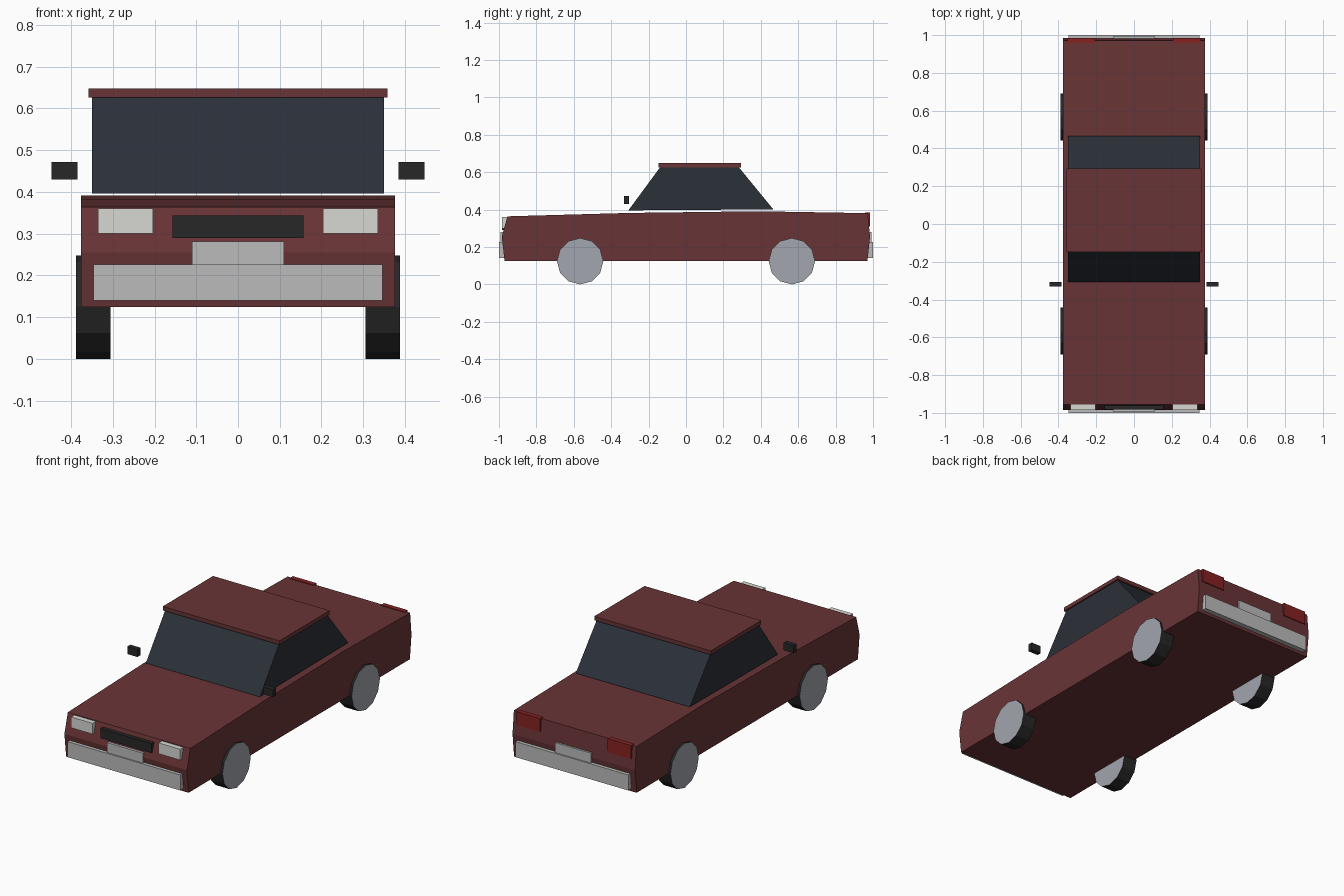
import bpy
import bmesh
import math
from mathutils import Matrix

if "Cube" in bpy.data.objects:
    bpy.data.objects.remove(bpy.data.objects["Cube"])


def material(name, r, g, b):
    m = bpy.data.materials.new(name)
    m.diffuse_color = (r, g, b, 1)
    m.use_nodes = True
    m.node_tree.nodes["Principled BSDF"].inputs["Base Color"].default_value = m.diffuse_color
    return m


PAINT = material("maroon_paint", 0.14, 0.034, 0.037)
GLASS = material("dark_glass", 0.024, 0.029, 0.04)
RUBBER = material("black_rubber", 0.02, 0.02, 0.021)
HUB = material("hub_grey", 0.36, 0.38, 0.42)
CHROME = material("bumper_grey", 0.5, 0.5, 0.5)
LAMP = material("lamp_white", 0.68, 0.69, 0.65)
RED = material("tail_red", 0.24, 0.016, 0.016)


def finish(name, bm, *mats):
    bmesh.ops.recalc_face_normals(bm, faces=bm.faces)
    me = bpy.data.meshes.new(name)
    bm.to_mesh(me)
    bm.free()
    for m in mats:
        me.materials.append(m)
    ob = bpy.data.objects.new(name, me)
    bpy.context.collection.objects.link(ob)
    return ob


def extrude_profile(name, profile, half_width, mat):
    """Side profile of (y, z) points, extruded across x."""
    bm = bmesh.new()
    face = bm.faces.new([bm.verts.new((-half_width, y, z)) for y, z in profile])
    geom = bmesh.ops.extrude_face_region(bm, geom=[face], use_keep_orig=True)["geom"]
    verts = [g for g in geom if isinstance(g, bmesh.types.BMVert)]
    bmesh.ops.translate(bm, verts=verts, vec=(2 * half_width, 0, 0))
    return finish(name, bm, mat)


def box(name, x, y, z, mat):
    """Box from (min, max) ranges."""
    bm = bmesh.new()
    bmesh.ops.create_cube(bm, size=1)
    for v in bm.verts:
        v.co = [r[0] if c < 0 else r[1] for c, r in zip(v.co, (x, y, z))]
    return finish(name, bm, mat)


def box_pair(name, x, y, z, mat):
    box("right_" + name, x, y, z, mat)
    box("left_" + name, (-x[1], -x[0]), y, z, mat)


def wheel(name, x, y):
    r = 0.124
    bm = bmesh.new()
    bmesh.ops.create_cone(bm, cap_ends=True, segments=12, radius1=r, radius2=r, depth=0.083,
                          matrix=Matrix.Translation((x, y, r)) @ Matrix.Rotation(math.pi / 2, 4, 'Y'))
    for f in bm.faces:
        f.material_index = 1 if len(f.verts) > 4 else 0
    finish(name, bm, RUBBER, HUB)


# Lower body and cabin
extrude_profile("body", [(-0.97, 0.124), (-0.985, 0.255), (-0.955, 0.364), (-0.31, 0.382),
                         (0.38, 0.391), (0.972, 0.381), (0.984, 0.255), (0.97, 0.124)], 0.376, PAINT)
extrude_profile("cabin_glass", [(-0.308, 0.396), (-0.137, 0.628),
                                (0.281, 0.628), (0.467, 0.401)], 0.35, GLASS)
box("roof", (-0.358, 0.358), (-0.148, 0.293), (0.626, 0.648), PAINT)

# Wheels
for end, y in (("front", -0.566), ("rear", 0.566)):
    for side, s in (("left", -1), ("right", 1)):
        wheel(f"{end}_{side}_wheel", s * 0.3465, y)

# Lamps and mirrors
box_pair("headlight", (0.203, 0.335), (-0.985, -0.95), (0.30, 0.36), LAMP)
box_pair("tail_light", (0.207, 0.352), (0.957, 0.984), (0.31, 0.385), RED)
box_pair("mirror", (0.385, 0.447), (-0.332, -0.306), (0.43, 0.472), RUBBER)

# Grille, bumpers and blank plates
box("grille", (-0.157, 0.157), (-0.983, -0.955), (0.29, 0.343), RUBBER)
for end, s in (("front", -1), ("rear", 1)):
    box(end + "_bumper", (-0.346, 0.346), sorted((s * 0.965, s * 1.0)), (0.14, 0.226), CHROME)
    box(end + "_plate", (-0.11, 0.11), sorted((s * 0.97, s * 0.992)), (0.226, 0.281), CHROME)
